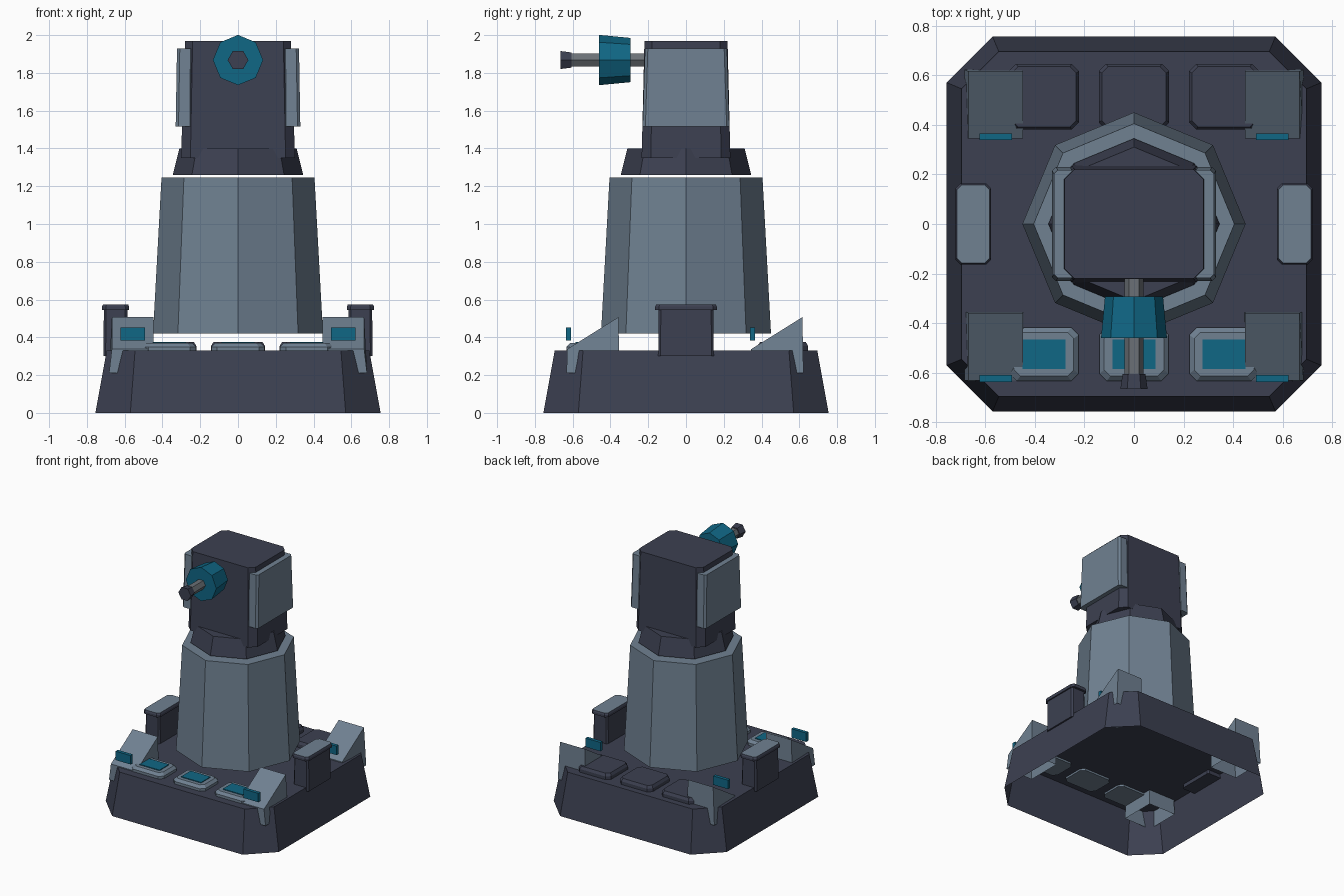
import bpy, bmesh, math

if "Cube" in bpy.data.objects:
    bpy.data.objects.remove(bpy.data.objects["Cube"])


def material(name, rgb):
    m = bpy.data.materials.new(name)
    m.diffuse_color = (*rgb, 1.0)
    m.use_nodes = True
    m.node_tree.nodes["Principled BSDF"].inputs["Base Color"].default_value = m.diffuse_color
    return m


LIGHT = material("slate_grey", (0.160, 0.218, 0.285))
DARK = material("dark_navy", (0.045, 0.051, 0.082))
TEAL = material("teal", (0.005, 0.135, 0.235))
STEEL = material("barrel_grey", (0.145, 0.162, 0.180))


def loft(name, rings, mat, open_bottom=False, top_mat=None):
    """Skin a stack of equal-sized rings (counter-clockwise seen from the last ring)."""
    bm = bmesh.new()
    rows = [[bm.verts.new(p) for p in ring] for ring in rings]
    n = len(rows[0])
    for a, b in zip(rows, rows[1:]):
        for i in range(n):
            j = (i + 1) % n
            bm.faces.new((a[i], a[j], b[j], b[i]))
    top = bm.faces.new(rows[-1])
    if top_mat:
        top.material_index = 1
    if not open_bottom:
        bm.faces.new(rows[0][::-1])
    bm.normal_update()
    me = bpy.data.meshes.new(name)
    bm.to_mesh(me)
    bm.free()
    me.materials.append(mat)
    if top_mat:
        me.materials.append(top_mat)
    ob = bpy.data.objects.new(name, me)
    bpy.context.collection.objects.link(ob)
    return ob


def octo(hx, hy, c, z, cx=0.0, cy=0.0):
    """Rectangle with cut corners."""
    pts = [(hx, -hy + c), (hx, hy - c), (hx - c, hy), (-hx + c, hy),
           (-hx, hy - c), (-hx, -hy + c), (-hx + c, -hy), (hx - c, -hy)]
    return [(cx + x, cy + y, z) for x, y in pts]


def rect(x0, x1, y0, y1, z):
    return [(x0, y0, z), (x1, y0, z), (x1, y1, z), (x0, y1, z)]


def circle(r, n, z):
    return [(r * math.cos(2 * math.pi * i / n), r * math.sin(2 * math.pi * i / n), z)
            for i in range(n)]


def barrel_ring(r, n, y, z=1.868):
    """Ring around the barrel axis, which points to -y."""
    return [(r * math.cos(2 * math.pi * i / n), y, z + r * math.sin(2 * math.pi * i / n))
            for i in range(n)]


# Base: open-bottomed tapered block with cut corners
loft("base", [octo(0.755, 0.755, 0.185, 0), octo(0.695, 0.695, 0.15, 0.33)], DARK, True)

# Octagonal tower, turret collar and head
loft("tower", [circle(0.45, 8, 0.42), circle(0.405, 8, 1.245)], LIGHT, True)
loft("turret_collar", [circle(0.345, 8, 1.26), circle(0.31, 8, 1.40)], DARK)
loft("turret_head", [octo(0.302, 0.235, 0.05, 1.35), octo(0.28, 0.22, 0.04, 1.97)], DARK)

# Armour panels on both sides of the head
for side, s in (("left", -1), ("right", 1)):
    loft(f"head_panel_{side}",
         [octo(0.045, 0.230, 0.015, 1.515, s * 0.285), octo(0.043, 0.217, 0.015, 1.93, s * 0.28)],
         LIGHT)

# Barrel
loft("barrel", [barrel_ring(0.039, 6, -0.20), barrel_ring(0.039, 6, -0.61)], STEEL)
loft("barrel_shroud", [barrel_ring(0.117, 8, -0.293), barrel_ring(0.133, 8, -0.46)], TEAL)
loft("muzzle", [barrel_ring(0.046, 6, -0.605), barrel_ring(0.055, 6, -0.665)], DARK)

# Side posts with wider caps
for side, s in (("left", -1), ("right", 1)):
    cx = s * 0.648
    loft(f"side_post_{side}",
         [octo(0.065, 0.147, 0.012, 0.30, cx), octo(0.062, 0.145, 0.012, 0.55, cx)], DARK)
    loft(f"side_post_cap_{side}",
         [octo(0.072, 0.163, 0.02, 0.545, cx), octo(0.072, 0.163, 0.02, 0.562, cx),
          octo(0.066, 0.157, 0.02, 0.575, cx)], DARK, top_mat=LIGHT)

# Corner wedges, all sloping down to the front, each with a lamp plate ahead of it
for row, y0 in (("front", -0.632), ("back", 0.342)):
    y1 = y0 + 0.28
    for side, s in (("left", -1), ("right", 1)):
        xa, xb = sorted((s * 0.445, s * 0.683))
        ta, tb = sorted((s * 0.448, s * 0.668))
        top = [(ta, y0 + 0.002, 0.337), (tb, y0 + 0.002, 0.337),
               (tb, y1 - 0.006, 0.507), (ta, y1 - 0.006, 0.507)]
        loft(f"corner_wedge_{row}_{side}", [rect(xa, xb, y0, y1, 0.21), top], LIGHT, True)
        la, lb = sorted((s * 0.492, s * 0.622))
        ly = y0 - 0.004
        loft(f"lamp_plate_{row}_{side}",
             [rect(la, lb, ly, ly + 0.027, 0.382), rect(la, lb, ly, ly + 0.027, 0.452)], TEAL)

# Deck pads: light with teal inlay in front, dark hatches behind
for name, cx in (("left", -0.363), ("middle", 0.0), ("right", 0.363)):
    cy = -0.525
    loft(f"front_pad_{name}",
         [octo(0.14, 0.108, 0.03, 0.315, cx, cy), octo(0.14, 0.108, 0.03, 0.35, cx, cy),
          octo(0.12, 0.088, 0.025, 0.37, cx, cy)], LIGHT)
    loft(f"front_pad_inlay_{name}",
         [rect(cx - 0.087, cx + 0.087, cy - 0.059, cy + 0.059, 0.369),
          rect(cx - 0.087, cx + 0.087, cy - 0.059, cy + 0.059, 0.376)], TEAL)
    loft(f"back_hatch_{name}",
         [octo(0.142, 0.133, 0.03, 0.315, cx, 0.513), octo(0.142, 0.133, 0.03, 0.355, cx, 0.513),
          octo(0.130, 0.121, 0.025, 0.375, cx, 0.513)], DARK)
